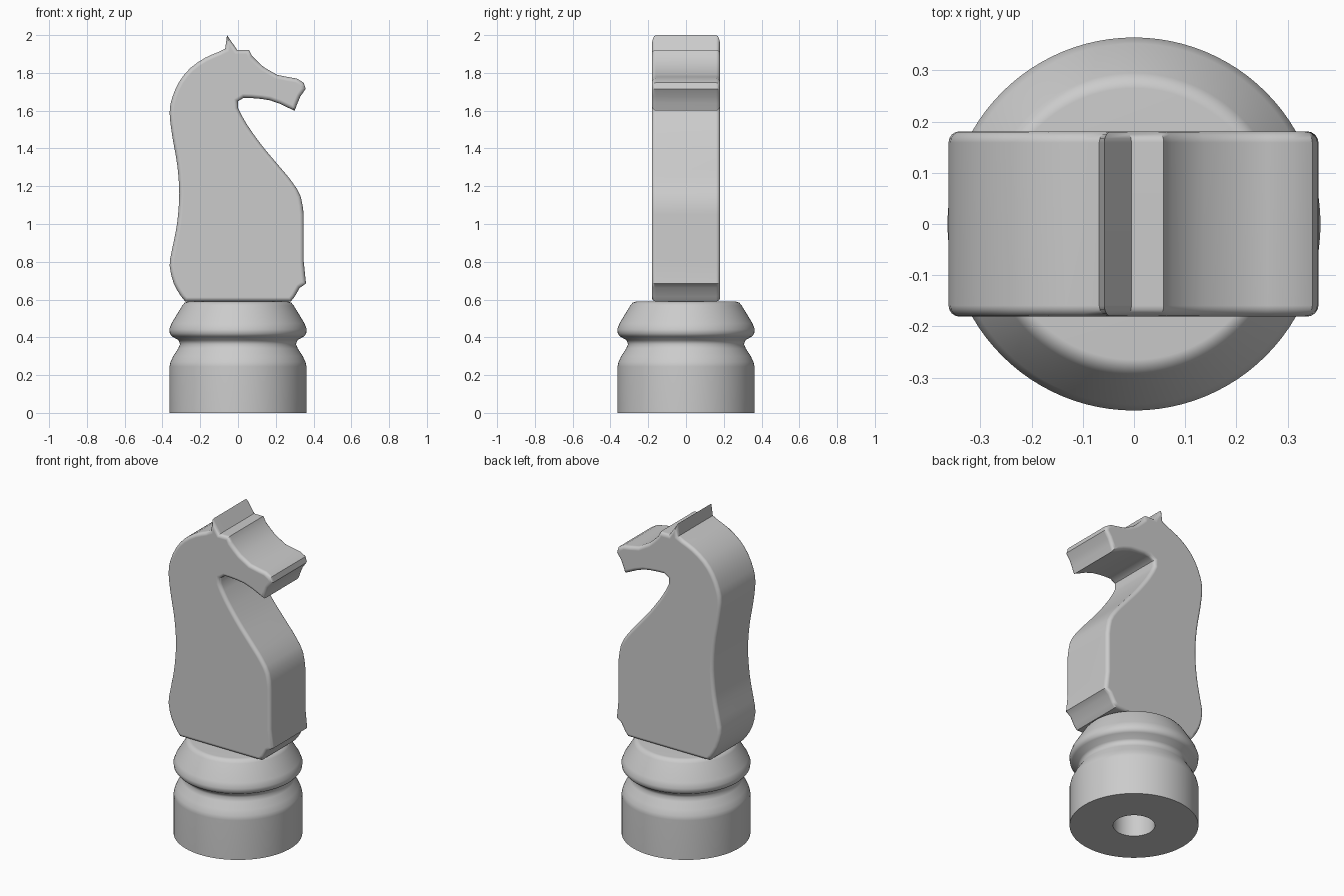
import bpy
import bmesh
import math
from mathutils import Vector

HALF_DEPTH = 0.181
ROUND = 0.022
ROUND_STEPS = 4
SEGMENTS = 96

# Remove the default cube
cube = bpy.data.objects.get("Cube")
if cube:
    bpy.data.objects.remove(cube, do_unlink=True)

# Single matte grey
grey = bpy.data.materials.new("plain_grey")
grey.use_nodes = True
colour = (0.6, 0.6, 0.6, 1)
grey.diffuse_color = colour
grey.node_tree.nodes["Principled BSDF"].inputs["Base Color"].default_value = colour


def finish(bm, name, angle):
    """Turn a bmesh into a smooth-shaded object with flat faces kept flat."""
    bmesh.ops.recalc_face_normals(bm, faces=bm.faces)
    mesh = bpy.data.meshes.new(name)
    bm.to_mesh(mesh)
    bm.free()
    mesh.materials.append(grey)
    obj = bpy.data.objects.new(name, mesh)
    bpy.context.collection.objects.link(obj)
    bpy.ops.object.select_all(action="DESELECT")
    obj.select_set(True)
    bpy.context.view_layer.objects.active = obj
    bpy.ops.object.shade_smooth_by_angle(angle=math.radians(angle))
    weighted = obj.modifiers.new("weighted_normals", "WEIGHTED_NORMAL")
    weighted.keep_sharp = True
    return obj


def smooth_run(run):
    """Sample a Catmull-Rom curve through a run, leaving off its last point."""
    pts = [Vector(p) for p in run]
    if len(pts) == 2:
        return pts[:1]
    ends = [2 * pts[0] - pts[1]] + pts + [2 * pts[-1] - pts[-2]]
    out = []
    for a, b, c, d in zip(ends, ends[1:], ends[2:], ends[3:]):
        steps = max(1, int((c - b).length / 0.04))
        for i in range(steps):
            t = i / steps
            out.append(0.5 * (2 * b + (c - a) * t
                              + (2 * a - 5 * b + 4 * c - d) * t ** 2
                              + (3 * b - a - 3 * c + d) * t ** 3))
    return out


def inset(points, distance):
    """Move a clockwise outline inwards with mitred corners."""
    out = []
    for i, p in enumerate(points):
        before = (p - points[i - 1]).normalized()
        after = (points[(i + 1) % len(points)] - p).normalized()
        n1 = Vector((before.y, -before.x))
        n2 = Vector((after.y, -after.x))
        out.append(p + (n1 + n2) * distance / (1 + n1.dot(n2)))
    return out


# Horse outline: smooth runs that meet at corners
nape = (-0.068, 1.928)
ear_tip = (-0.058, 2)
ear_foot = (-0.005, 1.922)
poll = (0.058, 1.922)
chin = (0.3, 1.6)
chest_top = (0.348, 1.05)
chest_low = (0.348, 0.8)
toe = (0.36, 0.685)
heel = (0.28, 0.59)
tail = (-0.28, 0.59)
runs = [
    # back and mane
    [tail, (-0.3, 0.615), (-0.34, 0.685), (-0.362, 0.78), (-0.35, 0.86),
     (-0.323, 1), (-0.311, 1.16), (-0.322, 1.315), (-0.348, 1.465),
     (-0.362, 1.59), (-0.348, 1.67), (-0.31, 1.755), (-0.253, 1.825),
     (-0.174, 1.88), (-0.1, 1.912), nape],
    # ear
    [nape, ear_tip], [ear_tip, ear_foot], [ear_foot, poll],
    # brow, nose and lips
    [poll, (0.074, 1.89)],
    [(0.074, 1.89), (0.137, 1.83), (0.206, 1.79), (0.311, 1.77),
     (0.348, 1.748), (0.358, 1.715), (0.33, 1.675), chin],
    # jaw and throat
    [chin, (0.26, 1.618), (0.169, 1.655), (0.03, 1.668), (0, 1.65),
     (0, 1.615), (0.047, 1.527), (0.127, 1.415), (0.206, 1.32),
     (0.285, 1.225), (0.332, 1.145), chest_top],
    # chest and foot
    [chest_top, chest_low], [chest_low, toe],
    [toe, (0.327, 0.662), (0.3, 0.615), heel],
    [heel, tail],
]
outline = [p for run in runs for p in smooth_run(run)]

# Thick horse plate with rounded rims
quarter = [i / ROUND_STEPS * math.pi / 2 for i in range(ROUND_STEPS + 1)]
levels = [(ROUND * (1 - math.sin(a)), HALF_DEPTH - ROUND * (1 - math.cos(a)))
          for a in quarter]
layers = [(d, -y) for d, y in levels] + [(d, y) for d, y in reversed(levels)]
bm = bmesh.new()
rings = [[bm.verts.new((p.x, y, p.y)) for p in inset(outline, d)]
         for d, y in layers]
for low, high in zip(rings, rings[1:]):
    for i in range(len(low)):
        bm.faces.new((low[i - 1], low[i], high[i], high[i - 1]))
bm.faces.new(rings[0])
bm.faces.new(rings[-1])
finish(bm, "horse_head", 35)

# Turned pedestal with a blind hole underneath
profile = [(0, 0.4), (0.118, 0.4), (0.118, 0), (0.363, 0), (0.363, 0.245),
           (0.357, 0.27), (0.343, 0.3), (0.317, 0.34), (0.307, 0.363),
           (0.315, 0.385), (0.35, 0.405), (0.361, 0.42), (0.364, 0.442),
           (0.352, 0.474), (0.295, 0.568), (0.283, 0.583), (0.265, 0.589),
           (0, 0.589)]
bm = bmesh.new()
verts = [bm.verts.new((r, 0, z)) for r, z in profile]
edges = [bm.edges.new(pair) for pair in zip(verts, verts[1:])]
bmesh.ops.spin(bm, geom=verts + edges, cent=(0, 0, 0), axis=(0, 0, 1),
               angle=math.tau, steps=SEGMENTS)
bmesh.ops.remove_doubles(bm, verts=bm.verts, dist=0.0001)
finish(bm, "pedestal", 50)
